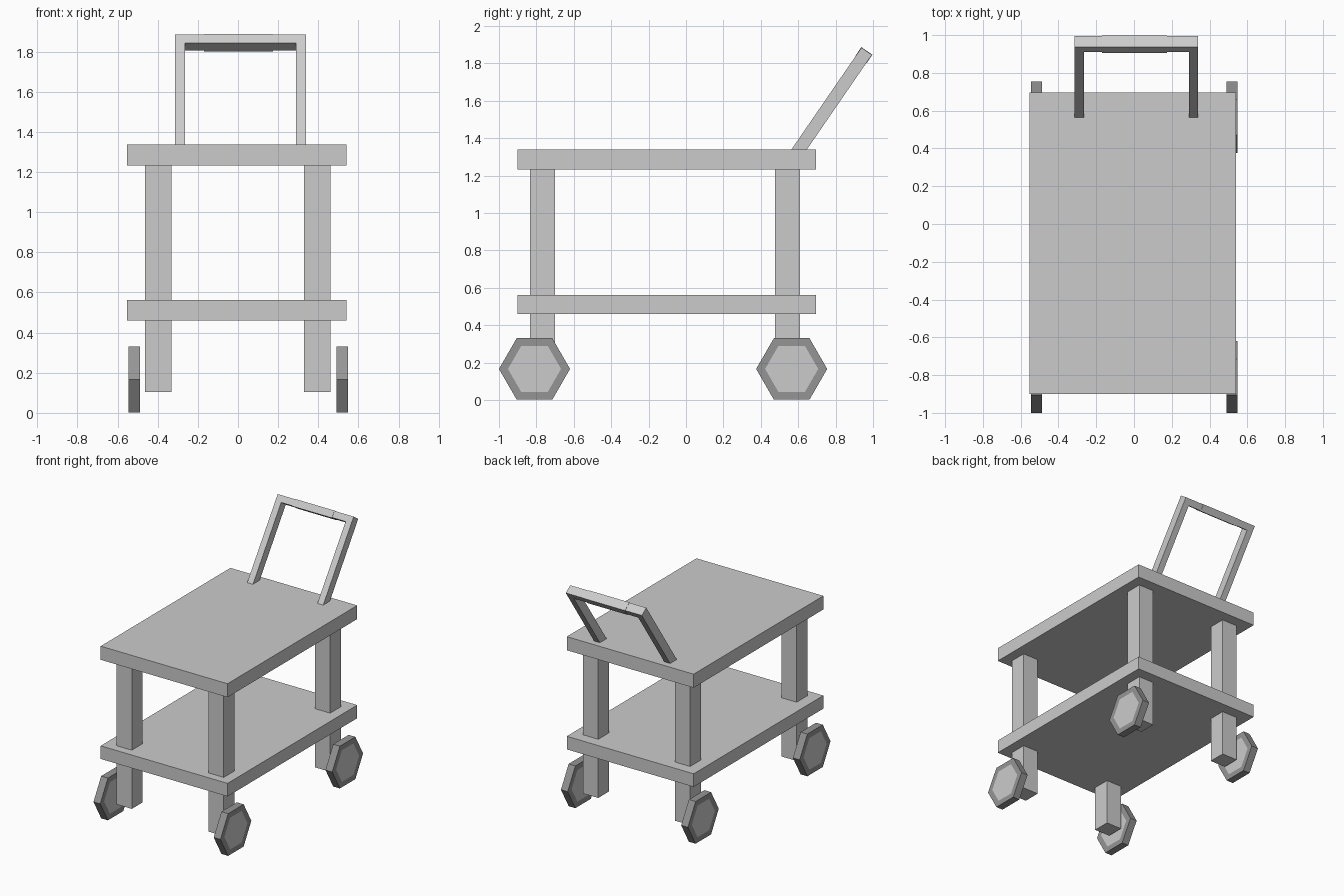
import bpy, bmesh, math
from mathutils import Matrix, Vector

cube = bpy.data.objects.get("Cube")
if cube:
    bpy.data.objects.remove(cube, do_unlink=True)


def make_material(name, value):
    mat = bpy.data.materials.new(name)
    mat.use_nodes = True
    colour = (value, value, value, 1)
    mat.diffuse_color = colour
    mat.node_tree.nodes["Principled BSDF"].inputs["Base Color"].default_value = colour
    return mat


light_grey = make_material("light grey", 0.6)
dark_grey = make_material("dark grey", 0.3)


def finish(name, bm, *materials):
    mesh = bpy.data.meshes.new(name)
    bm.to_mesh(mesh)
    bm.free()
    for mat in materials:
        mesh.materials.append(mat)
    obj = bpy.data.objects.new(name, mesh)
    bpy.context.collection.objects.link(obj)
    return obj


def box(name, low, high, frame=Matrix()):
    low, high = Vector(low), Vector(high)
    bm = bmesh.new()
    bmesh.ops.create_cube(bm, size=1, matrix=frame
                          @ Matrix.Translation((low + high) / 2)
                          @ Matrix.Diagonal((*(high - low), 1)))
    return finish(name, bm, light_grey)


def wheel(name, x, y):
    # Hexagonal tyre with a lighter hub inset into both flat sides
    bm = bmesh.new()
    bmesh.ops.create_cone(bm, cap_ends=True, segments=6, radius1=0.19, radius2=0.19, depth=0.058)
    # Point the corners along y before laying the axle along x
    corner = bm.verts[:][0].co
    spin = Matrix.Rotation(math.pi / 2 - math.atan2(corner.y, corner.x), 4, 'Z')
    place = Matrix.Translation((x, y, 0.166)) @ Matrix.Rotation(math.pi / 2, 4, 'Y') @ spin
    bm.transform(place)
    bm.normal_update()
    hubs = [f for f in bm.faces if abs(f.normal.x) > 0.9]
    bmesh.ops.inset_individual(bm, faces=hubs, thickness=0.048)
    for face in hubs:
        face.material_index = 1
    return finish(name, bm, dark_grey, light_grey)


# Shelves
for name, bottom, top in (("lower_shelf", 0.46, 0.562), ("upper_shelf", 1.232, 1.338)):
    box(name, (-0.553, -0.9, bottom), (0.54, 0.696, top))

# Legs and wheels
for end, leg_y, wheel_y in (("front", -0.767, -0.81), ("back", 0.543, 0.565)):
    for side, leg_x, wheel_x in (("right", -0.397, -0.516), ("left", 0.395, 0.52)):
        box(f"{end}_{side}_leg", (leg_x - 0.066, leg_y - 0.067, 0.105),
            (leg_x + 0.066, leg_y + 0.067, 1.28))
        wheel(f"{end}_{side}_wheel", wheel_x, wheel_y)

# Push handle, built upright from its top edge and leaned backwards
lean = Matrix.Translation((0, 0.938, 1.884)) @ Matrix.Rotation(math.radians(-34.5), 4, 'X')
for side, x in (("right", -0.315), ("left", 0.29)):
    box(f"handle_{side}_upright", (x, 0, -0.7), (x + 0.05, 0.068, -0.05), lean)
box("handle_bar", (-0.315, 0, -0.05), (0.34, 0.068, 0), lean)
box("handle_grip", (-0.17, -0.002, -0.053), (0.175, 0.07, 0.002), lean)
